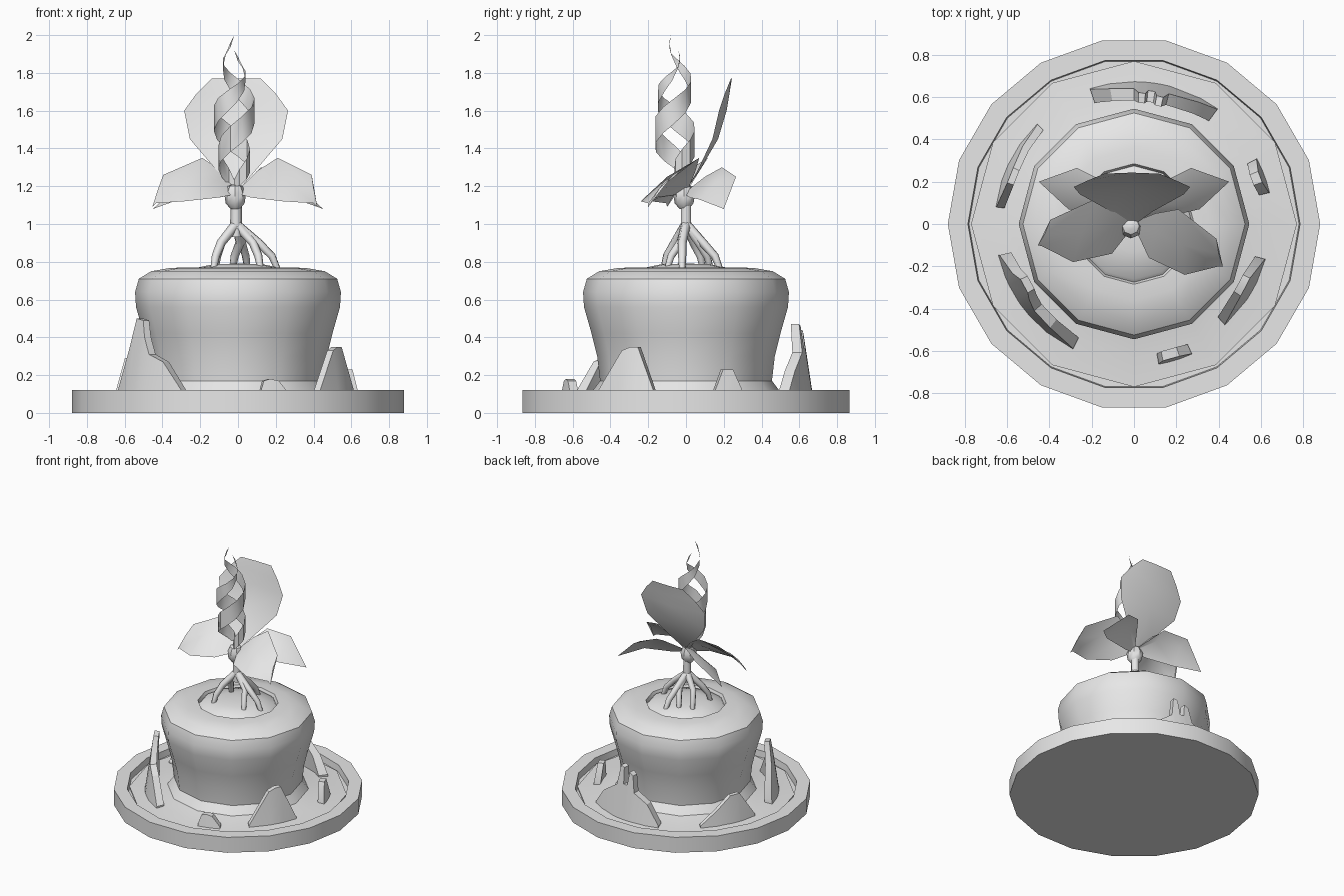
import bpy, bmesh
from math import sin, cos, pi, radians
from mathutils import Matrix, Vector

cube = bpy.data.objects.get("Cube")
if cube:
    bpy.data.objects.remove(cube, do_unlink=True)

# Single plain clay colour
clay = bpy.data.materials.new("plain_grey")
clay.use_nodes = True
clay.diffuse_color = (0.8, 0.8, 0.8, 1)
shader = next(n for n in clay.node_tree.nodes if n.type == 'BSDF_PRINCIPLED')
shader.inputs["Base Color"].default_value = clay.diffuse_color


def polar(radius, degrees, z):
    angle = radians(degrees)
    return Vector((radius * cos(angle), radius * sin(angle), z))


def make_object(name, verts, faces, smooth_angle=40, closed=True):
    mesh = bpy.data.meshes.new(name)
    mesh.from_pydata([tuple(v) for v in verts], [], faces)
    bm = bmesh.new()
    bm.from_mesh(mesh)
    bmesh.ops.remove_doubles(bm, verts=bm.verts, dist=0.0005)
    if closed:
        bmesh.ops.recalc_face_normals(bm, faces=bm.faces)
    bm.to_mesh(mesh)
    bm.free()
    mesh.shade_smooth()
    mesh.set_sharp_from_angle(angle=radians(smooth_angle))
    mesh.materials.append(clay)
    obj = bpy.data.objects.new(name, mesh)
    bpy.context.collection.objects.link(obj)
    return obj


def grid_faces(rows, columns, wrap=False):
    """Quads joining consecutive rows of equally many points."""
    faces = []
    for r in range(rows - 1):
        for c in range(columns if wrap else columns - 1):
            d = (c + 1) % columns
            faces.append((r * columns + c, r * columns + d,
                          (r + 1) * columns + d, (r + 1) * columns + c))
    return faces


def lathe(name, profile, sides):
    """Turn a profile of (radius, height); cap both ends."""
    verts = [polar(r, 360 * i / sides, z) for r, z in profile for i in range(sides)]
    faces = grid_faces(len(profile), sides, wrap=True)
    last = (len(profile) - 1) * sides
    faces += [tuple(range(sides)), tuple(range(last, last + sides))]
    return make_object(name, verts, faces)


def shard(name, outline, radius, thickness=0.06):
    """Curved upright plate; outline is (direction in degrees, top height)."""
    floor = 0.07
    rows = []
    for degrees, top in outline:
        lean = 0.12 * (top - floor)
        half = thickness / 2
        thin = half * (1 - 0.9 * (top - floor))
        rows += [polar(radius + half, degrees, floor),
                 polar(radius - lean + thin, degrees, top),
                 polar(radius - lean - thin, degrees, top),
                 polar(radius - half, degrees, floor)]
    faces = grid_faces(len(outline), 4, wrap=True)
    end = len(rows)
    faces += [(0, 1, 2, 3), tuple(range(end - 4, end))]
    return make_object(name, rows, faces, smooth_angle=25)


def petal(name, rows, mirror=False, turn=0):
    """Thin leaf from rows of three points, base to tip."""
    matrix = Matrix.Rotation(radians(turn), 4, 'Z')
    if mirror:
        matrix = matrix @ Matrix.Scale(-1, 4, (1, 0, 0))
    verts = [matrix @ Vector(p) for row in rows for p in row]
    return make_object(name, verts, grid_faces(len(rows), 3), closed=False)


def ribbon(name, top, phase, steps=16):
    """Tapering strip that winds upward around the bloom axis."""
    base, verts = 1.2, []
    for i in range(steps + 1):
        t = i / steps
        z = base + (top - base) * t
        radius = 0.02 + 0.09 * sin(pi * t ** 0.8)
        half = 0.07 * sin(pi * min(1, t + 0.12)) ** 0.7 if t < 0.88 else 0.07 * (1 - t) * 3
        centre = Vector((-0.02, -0.01 - 0.05 * min(1, 3 * t), 0))
        degrees = phase - 540 * (1 - t)
        verts += [centre + polar(radius, degrees, max(base, z - half)),
                  centre + polar(radius, degrees, min(top, z + half))]
    return make_object(name, verts, grid_faces(steps + 1, 2), closed=False)


def tube(name, path, thickness):
    """Round stalk along (x, y, z, relative thickness) points."""
    curve = bpy.data.curves.new(name, 'CURVE')
    curve.dimensions = '3D'
    curve.bevel_depth = thickness
    curve.bevel_resolution = 1
    curve.use_fill_caps = True
    spline = curve.splines.new('POLY')
    spline.points.add(len(path) - 1)
    for point, (x, y, z, size) in zip(spline.points, path):
        point.co = (x, y, z, 1)
        point.radius = size
    spline.use_smooth = True
    curve.materials.append(clay)
    obj = bpy.data.objects.new(name, curve)
    bpy.context.collection.objects.link(obj)
    return obj


# Round tray with a sunken floor
lathe("tray", [(0.88, 0), (0.88, 0.12), (0.785, 0.12), (0.78, 0.07)], 18)

# Bulging mound with a flared foot
lathe("mound", [(0.77, 0.05), (0.77, 0.08), (0.62, 0.09), (0.5, 0.11), (0.455, 0.17),
                (0.47, 0.3), (0.5, 0.42), (0.54, 0.56), (0.545, 0.64), (0.525, 0.71),
                (0.46, 0.75), (0.36, 0.767), (0.285, 0.77), (0.275, 0.745)], 12)
lathe("soil", [(0.28, 0.74), (0.26, 0.76), (0.13, 0.787), (0.03, 0.79)], 12)

# Broken shards standing round the mound
shard("front_right_shard", [(193, .12), (202, .34), (206, .5), (213, .49), (216, .4),
                            (221, .31), (231, .27), (244, .1)], 0.63)
shard("back_right_shard", [(134, .1), (145, .2), (155, .29), (162, .29), (173, .1)], 0.64, 0.04)
shard("back_shard", [(54, .1), (62, .22), (75, .32), (77, .47), (80, .46), (81, .34),
                     (84, .34), (85, .44), (88, .42), (90, .3), (100, .24), (108, .1)], 0.64, 0.07)
shard("left_shard", [(13, .1), (18, .23), (23, .23), (28, .1)], 0.635, 0.05)
shard("front_left_shard", [(312, .1), (326, .33), (331, .35), (335, .35), (345, .1)], 0.62, 0.05)
shard("front_shard", [(280, .1), (282, .17), (285, .18), (289, .17), (294, .1)], 0.65, 0.05)

# Stem with a swollen bud
tube("stem", [(-.01, 0, .93, 1), (-.01, 0, 1, .95), (-.01, 0, 1.12, .9)], 0.033)
bud = lathe("bud", [(0.025, 1.08), (0.05, 1.11), (0.058, 1.16), (0.04, 1.2), (0.015, 1.21)], 8)
bud.location = (-0.015, -0.01, 0)

# Stilt roots: knee and foot of each, all leaving the stem
knees_and_feet = [((.11, -.02), (.21, -.02)), ((.08, -.03), (.12, -.1)),
                  ((-.09, -.06), (-.13, -.12)), ((-.09, .04), (-.12, .09)),
                  ((.02, .09), (.05, .18)), ((.01, .07), (-.03, .13))]
for number, (knee, foot) in enumerate(knees_and_feet, 1):
    shin = [k * 0.3 + f * 0.7 for k, f in zip(knee, foot)]
    tube(f"root_{number}", [(-.01, 0, 1, 1.1), (*knee, .9, 1),
                            (*shin, .83, .9), (*foot, .76, .7)], 0.024)

# Tall hood petal, built from (height, depth, half width, forward cup)
hood = []
for z, y, width, cup in [(1.18, 0, .015, 0), (1.28, .07, .1, .01), (1.45, .17, .245, .03),
                         (1.6, .215, .275, .04), (1.69, .23, .21, .025), (1.77, .243, .13, .005)]:
    hood.append([(-.01 - width, y - cup, z), (-.01, y, z), (-.01 + width, y - cup, z)])
petal("hood_petal", hood)

# Drooping side petals, a front and a back pair
base = [(0, .01, 1.18), (0, 0, 1.17), (0, -.01, 1.16)]
front_rows = [base,
              [(.1, .05, 1.28), (.1, -.04, 1.23), (.07, -.16, 1.14)],
              [(.21, .07, 1.35), (.23, -.1, 1.25), (.24, -.24, 1.12)],
              [(.39, -.07, 1.26), (.4, -.14, 1.19), (.4, -.2, 1.11)],
              [(.42, -.2, 1.09)] * 3]
back_rows = [base,
             [(.12, .19, 1.3), (.12, .1, 1.25), (.1, .02, 1.14)],
             [(.27, .265, 1.25), (.28, .17, 1.23), (.31, .07, 1.13)],
             [(.45, .2, 1.08)] * 3]
petal("front_left_petal", front_rows)
petal("front_right_petal", front_rows, mirror=True, turn=-13)
petal("back_left_petal", back_rows)
petal("back_right_petal", back_rows, mirror=True)

# Two ribbons twined into a spire
ribbon("tall_ribbon", 2, 270)
ribbon("short_ribbon", 1.92, 90)
